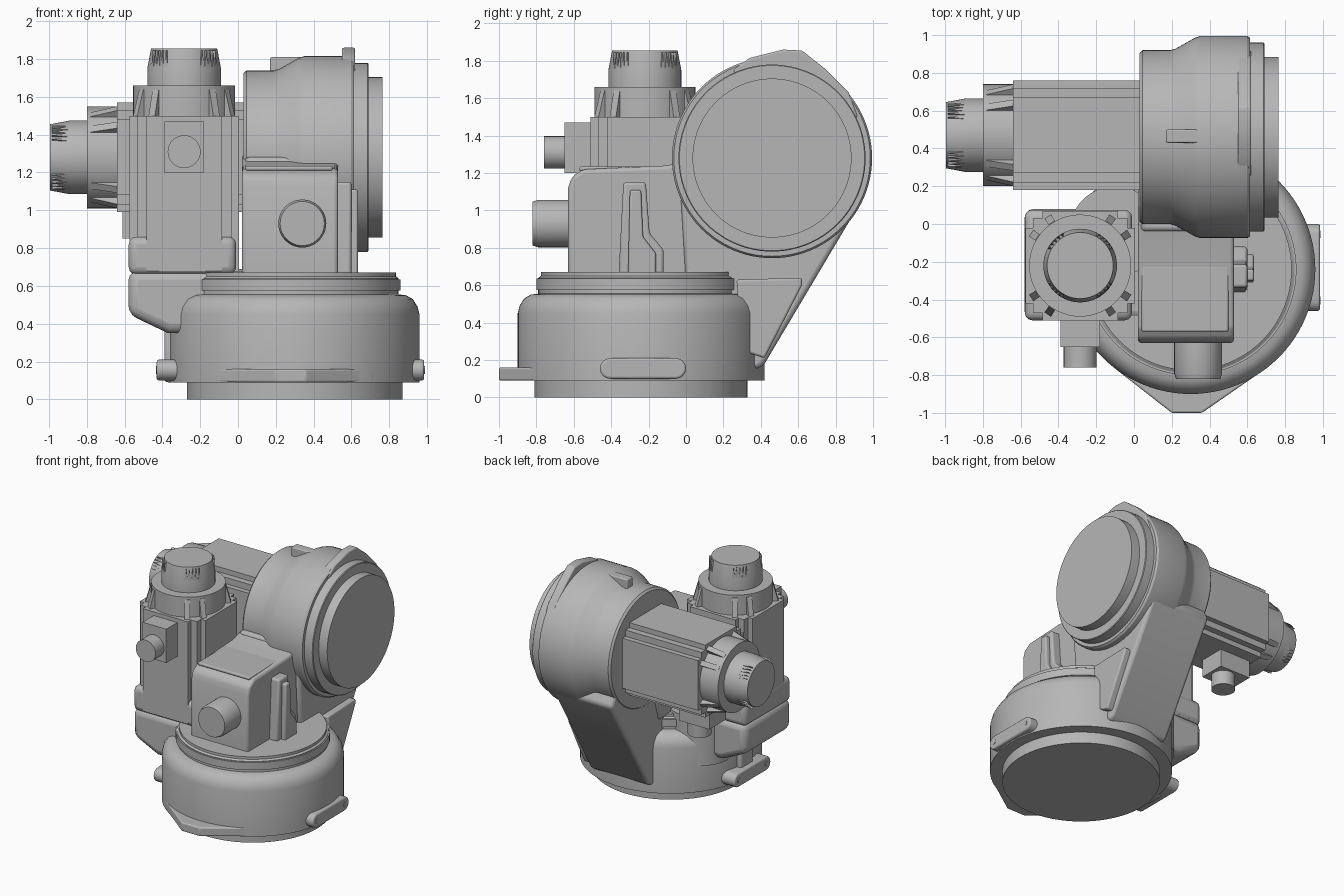
import bpy, bmesh, math
from mathutils import Matrix, Vector

cube = bpy.data.objects.get("Cube")
if cube:
    bpy.data.objects.remove(cube, do_unlink=True)

grey = bpy.data.materials.new("machine grey")
grey.use_nodes = True
COLOUR = (0.47, 0.47, 0.47, 1)
grey.diffuse_color = COLOUR
grey.node_tree.nodes["Principled BSDF"].inputs["Base Color"].default_value = COLOUR

# Columns give the world direction of each local axis
AXES = {
    "x": Matrix(((0, 0, 1), (1, 0, 0), (0, 1, 0))).to_4x4(),
    "y": Matrix(((1, 0, 0), (0, 0, -1), (0, 1, 0))).to_4x4(),
    "z": Matrix.Identity(4),
}


def finish(name, bm, matrix, bevel=0):
    bmesh.ops.remove_doubles(bm, verts=bm.verts, dist=1e-5)
    bmesh.ops.transform(bm, matrix=matrix, verts=bm.verts)
    bmesh.ops.recalc_face_normals(bm, faces=bm.faces)
    mesh = bpy.data.meshes.new(name)
    bm.to_mesh(mesh)
    bm.free()
    mesh.materials.append(grey)
    obj = bpy.data.objects.new(name, mesh)
    bpy.context.collection.objects.link(obj)
    bpy.ops.object.select_all(action="DESELECT")
    obj.select_set(True)
    bpy.context.view_layer.objects.active = obj
    bpy.ops.object.shade_smooth_by_angle(angle=math.radians(32))
    if bevel:
        mod = obj.modifiers.new("soft edges", "BEVEL")
        mod.width = bevel
        mod.segments = 3
        mod.limit_method = "ANGLE"
    return obj


def prism(name, points, low, high, matrix, bevel=0):
    """Extrude a flat outline along the local z axis."""
    bm = bmesh.new()
    face = bm.faces.new([bm.verts.new((u, v, low)) for u, v in points])
    result = bmesh.ops.extrude_face_region(bm, geom=[face])
    top = [g for g in result["geom"] if isinstance(g, bmesh.types.BMVert)]
    bmesh.ops.translate(bm, verts=top, vec=(0, 0, high - low))
    return finish(name, bm, matrix, bevel)


def box(name, low, high, matrix=AXES["z"], bevel=0):
    outline = [(low[0], low[1]), (high[0], low[1]), (high[0], high[1]), (low[0], high[1])]
    return prism(name, outline, low[2], high[2], matrix, bevel)


def lathe(name, profile, matrix, steps=72):
    """Spin (radius, height) pairs about the local z axis."""
    bm = bmesh.new()
    verts = [bm.verts.new((r, 0, h)) for r, h in profile]
    edges = [bm.edges.new(pair) for pair in zip(verts, verts[1:])]
    bmesh.ops.spin(bm, geom=verts + edges, cent=(0, 0, 0), axis=(0, 0, 1),
                   angle=math.tau, steps=steps)
    return finish(name, bm, matrix)


def rod(name, radius, low, high, matrix, steps=40):
    return lathe(name, [(0, low), (radius, low), (radius, high), (0, high)], matrix, steps)


def at(x, y, z, axis="z"):
    return Matrix.Translation((x, y, z)) @ AXES[axis]


# Turntable base with a rounded shoulder
BASE_X, BASE_Y = 0.3, -0.24
lathe("base", [(0, 0), (0.57, 0), (0.57, 0.09), (0.66, 0.09), (0.66, 0.45), (0.65, 0.49),
               (0.625, 0.53), (0.59, 0.55), (0.55, 0.555), (0.55, 0.64),
               (0.535, 0.65), (0.535, 0.67), (0, 0.67)], at(BASE_X, BASE_Y, 0), 96)
lathe("base_ring", [(0.54, 0.575), (0.56, 0.575), (0.56, 0.635), (0.54, 0.635), (0.54, 0.575)],
      at(BASE_X, BASE_Y, 0), 96)
prism("base_front_ear", [(-0.12, -0.75), (0.2, -1), (0.36, -1), (0.72, -0.75), (0.3, -0.5)],
      0.09, 0.16, AXES["z"], 0.01)

# Rounded bars on both sides of the base
capsule = []
for centre, start in ((0.0 - 0.055, -90), (-0.46 + 0.055, 90)):
    for i in range(9):
        a = math.radians(start + i * 22.5)
        capsule.append((centre + 0.055 * math.cos(a), 0.155 + 0.055 * math.sin(a)))
for side, low, high in (("left", 0.9, 0.985), ("right", -0.43, -0.3)):
    prism(side + "_base_bar", capsule, low, high, AXES["x"], 0.012)
    for y in (-0.055, -0.405):
        edge = 0.98 if side == "left" else -0.435
        rod(side + "_bar_bolt", 0.02, 0, 0.008, at(edge, y, 0.155, "x"), 12)

# Shoulder block with front socket and side rib
prism("shoulder_block", [(-0.63, 0.65), (-0.63, 1.12), (-0.61, 1.18), (-0.55, 1.22),
                         (-0.1, 1.24), (0.1, 1.3), (0.4, 1.0), (0.3, 0.65)],
      0.02, 0.53, AXES["x"], 0.02)
box("block_cover", (0.04, -0.57, 1.21), (0.5, -0.22, 1.235), bevel=0.01)
lathe("block_socket", [(0, 0), (0.127, 0), (0.127, 0.16), (0.117, 0.19), (0, 0.19)],
      at(0.34, -0.63, 0.93, "y"), 40)
prism("side_rib", [(-0.36, 0.66), (-0.335, 1.15), (-0.215, 1.15), (-0.195, 0.88),
                   (-0.12, 0.79), (-0.12, 0.66)], 0.5, 0.6, AXES["x"], 0.015)
prism("side_rib_ridge", [(-0.31, 0.66), (-0.3, 1.11), (-0.24, 1.11), (-0.23, 0.86),
                         (-0.16, 0.77), (-0.16, 0.66)], 0.58, 0.635, AXES["x"], 0.012)

# Leaning arm from the base up to the drum
prism("arm", [(-0.04, 1.28), (0.0, 0.6), (0.2, 0.2), (0.38, 0.15), (0.42, 0.18),
              (0.89, 0.97), (0.7, 1.3)], 0.035, 0.56, AXES["x"], 0.025)
prism("arm_flange", [(0.27, 0.63), (0.62, 0.64), (0.62, 0.6), (0.42, 0.21), (0.3, 0.25)],
      0.5, 0.61, AXES["x"], 0.012)
box("arm_foot", (0.05, 0.0, 0.64), (0.56, 0.62, 0.7), bevel=0.02)

# Elbow drum, turned about the x axis
DRUM = at(0, 0.46, 1.28, "x")
lathe("drum", [(0, 0.03), (0.445, 0.03), (0.46, 0.045), (0.46, 0.19), (0.468, 0.22),
               (0.525, 0.32), (0.535, 0.35), (0.535, 0.6), (0.525, 0.615), (0, 0.615)], DRUM, 96)
lathe("drum_step", [(0, 0.6), (0.5, 0.6), (0.5, 0.685), (0.495, 0.69), (0, 0.69)], DRUM, 96)
rod("drum_face", 0.425, 0.68, 0.765, DRUM, 96)
prism("drum_ear", [(0.25, 1.75), (0.34, 1.815), (0.52, 1.86), (0.62, 1.855), (0.74, 1.76),
                   (0.87, 1.63), (0.92, 1.5), (0.5, 1.4)], 0.55, 0.62, AXES["x"], 0.01)
box("drum_lug", (0.17, 0.43, 1.65), (0.36, 0.5, 1.81), bevel=0.008)

# Housing below the upright motor
MOTOR_X, MOTOR_Y = -0.285, -0.22
prism("motor_housing", [(-0.58, 0.68), (-0.58, 0.45), (-0.37, 0.35), (0.1, 0.35), (0.1, 0.68)],
      0.51, -0.08, AXES["y"], 0.05)
rod("gear_housing", 0.24, 0.3, 0.69, at(-0.1, -0.04, 0), 56)
prism("housing_rib", [(-0.39, 0.09), (-0.39, 0.42), (-0.2, 0.42), (-0.2, 0.09)],
      0.3, 0.14, AXES["y"], 0.02)
box("motor_flange", (-0.578, -0.51, 0.66), (-0.01, 0.075, 0.86), bevel=0.04)

# Stepped motor cross-section, one quarter repeated four times
section = []
for turn in range(4):
    rot = Matrix.Rotation(turn * math.pi / 2, 2)
    for corner in ((0.29, 0.2), (0.25, 0.2), (0.25, 0.25), (0.2, 0.25), (0.2, 0.29)):
        section.append(tuple(rot @ Vector(corner)))


def motor(prefix, matrix, length):
    """Motor whose body ends at the local origin and whose cap points along +z."""
    prism(prefix + "_motor_body", section, -length, 0, matrix)
    lathe(prefix + "_motor_collar", [(0, -0.02), (0.27, -0.02), (0.27, 0.16), (0, 0.16)], matrix, 56)
    lathe(prefix + "_motor_cap", [(0, 0.15), (0.195, 0.15), (0.195, 0.25), (0.175, 0.355),
                                  (0, 0.355)], matrix, 56)
    for turn in range(4):
        angle = math.radians(45 + 90 * turn)
        # Tapered corner gussets on the collar
        spin = matrix @ Matrix.Rotation(angle, 4, "Z")
        for offset in (-0.2, 0.2):
            fin = spin @ Matrix.Rotation(offset, 4, "Z") @ AXES["y"]
            prism(prefix + "_collar_gusset", [(0.24, 0), (0.31, 0), (0.272, 0.14), (0.24, 0.14)],
                  -0.02, 0.02, fin)
        # Grip teeth on the cap
        for k in range(-2, 3):
            tooth = spin @ Matrix.Rotation(k * 0.13, 4, "Z") @ AXES["x"]
            prism(prefix + "_cap_tooth", [(-0.012, 0.255), (0.012, 0.255), (0, 0.345)],
                  0.16, 0.193, tooth)
    # Plug on the side of the body
    box(prefix + "_plug_block", (-0.105, -0.43, -0.3), (0.105, -0.25, -0.03), matrix)
    rod(prefix + "_plug", 0.087, 0.42, 0.54,
        matrix @ Matrix.Translation((0, 0, -0.19)) @ AXES["y"], 32)


motor("upright", Matrix.Translation((MOTOR_X, MOTOR_Y, 1.5)), 0.82)
sideways = Matrix(((0, 0, -1), (-1, 0, 0), (0, 1, 0))).to_4x4()
motor("level", Matrix.Translation((-0.64, 0.47, 1.28)) @ sideways, 0.69)
